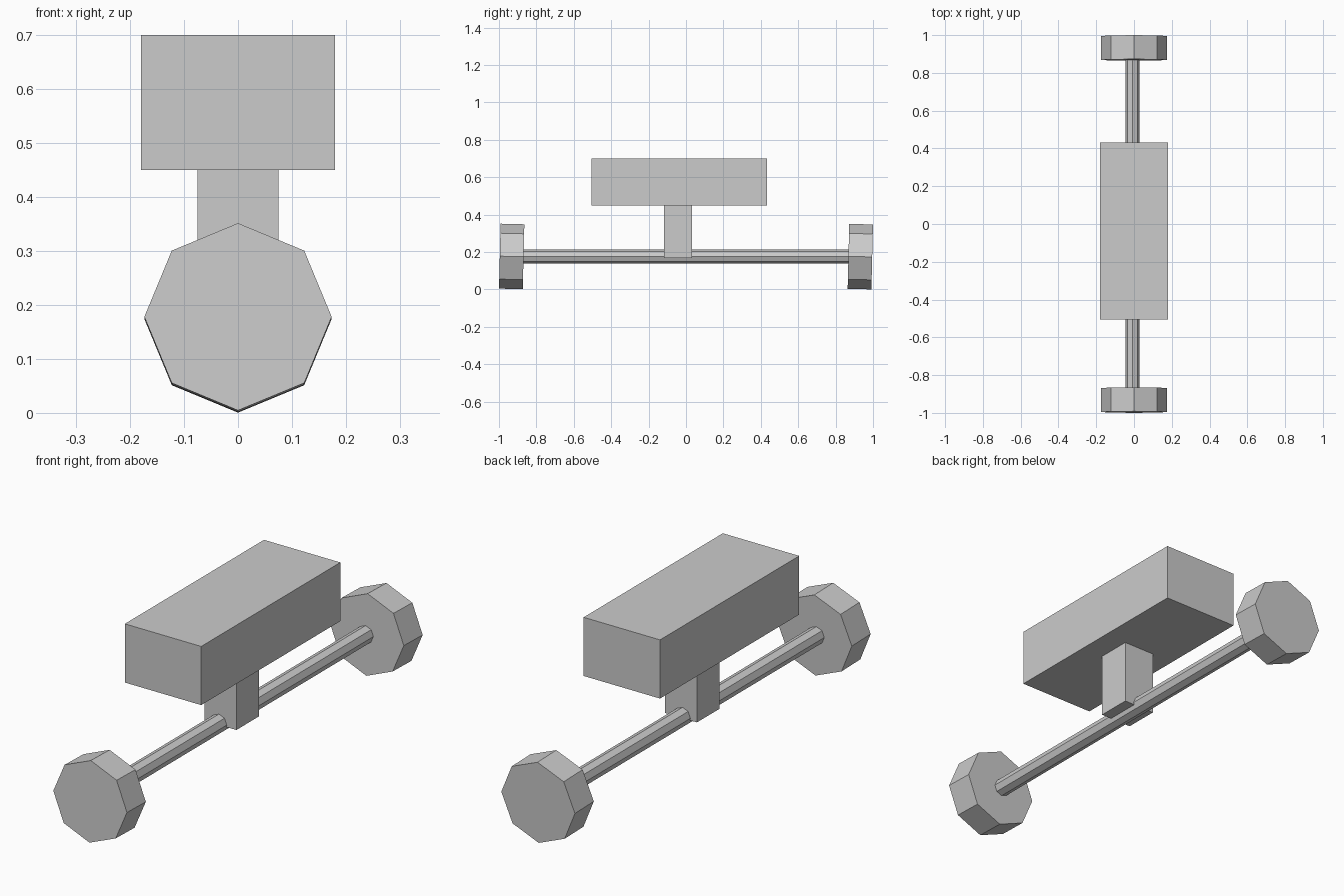
import bpy
from math import radians

if "Cube" in bpy.data.objects:
    bpy.data.objects.remove(bpy.data.objects["Cube"])


def block(name, x, y, z):
    """Box from (min, max) ranges."""
    r = (x, y, z)
    bpy.ops.mesh.primitive_cube_add(size=1, location=[(a + b) / 2 for a, b in r])
    ob = bpy.context.object
    ob.name = name
    ob.scale = [b - a for a, b in r]
    bpy.ops.object.transform_apply(location=False, rotation=False, scale=True)
    return ob


def rod(name, radius, length, loc, tilt=0.0):
    """Eight-sided cylinder along y; tilt raises the front end."""
    bpy.ops.mesh.primitive_cylinder_add(
        vertices=8, radius=radius, depth=length, location=loc,
        rotation=(radians(90 - tilt), 0, 0))
    bpy.context.object.name = name


# upper body block and the post carrying it
block("body", (-0.18, 0.18), (-0.505, 0.432), (0.45, 0.70))
block("post", (-0.075, 0.075), (-0.118, 0.033), (0.168, 0.45))

# axle, ending inside the wheels
rod("axle", 0.037, 1.80, (-0.007, 0, 0.177))

# slightly tilted octagonal wheels
for name, y, z in (("front_wheel", -0.932, 0.1765), ("rear_wheel", 0.932, 0.1755)):
    rod(name, 0.1735, 0.127, (0, y, z), tilt=1.4)
